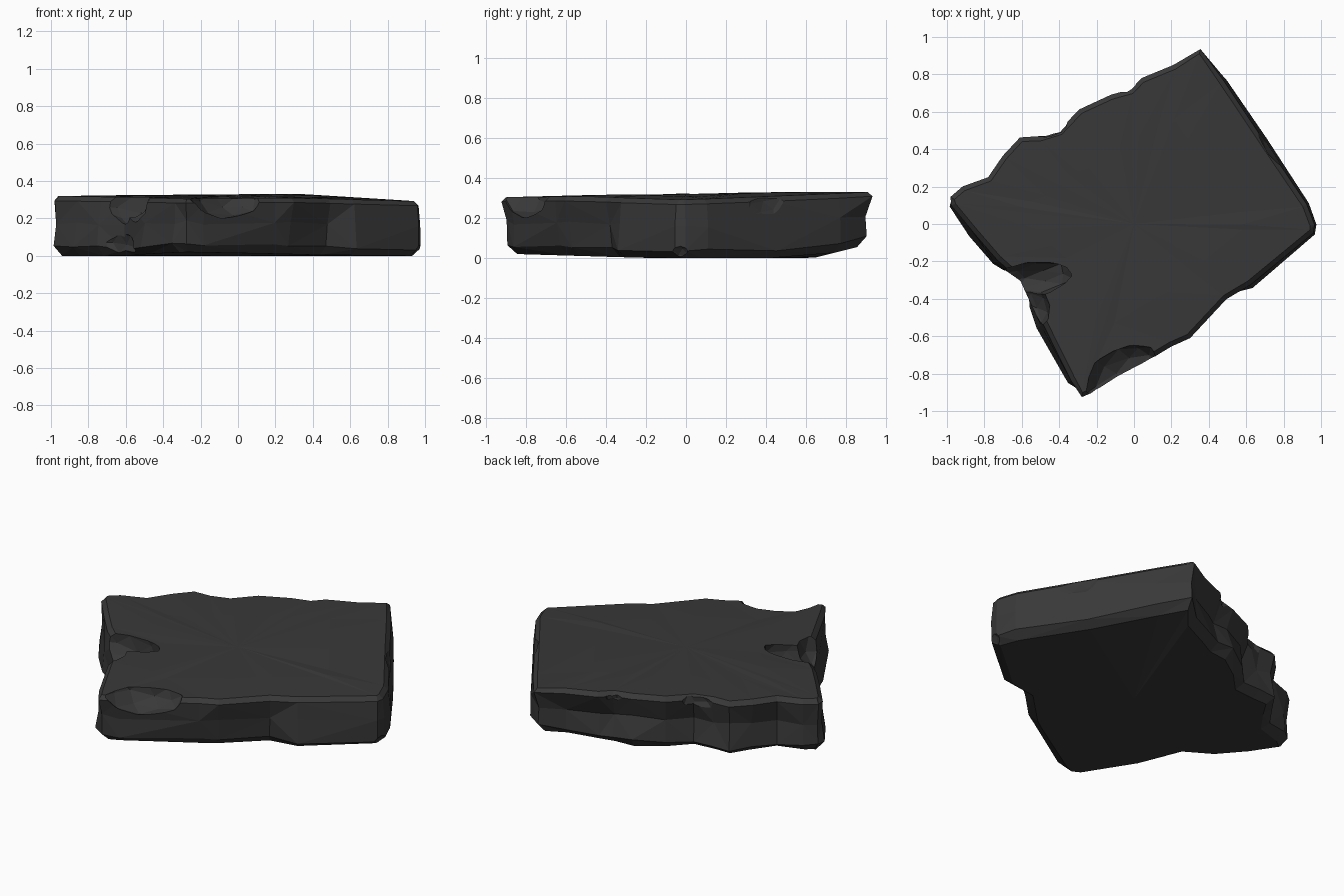
import bpy, random
from mathutils import Vector

if "Cube" in bpy.data.objects:
    bpy.data.objects.remove(bpy.data.objects["Cube"])

random.seed(4)

# Slab outline, counter-clockwise: x, y, inset at the top, inset at the bottom
OUTLINE = [
    (0.995, 0.0, .03, .02), (0.95, 0.12, .03, .02), (0.72, 0.46, .03, .01),
    (0.50, 0.78, .025, .01), (0.355, 0.935, .0, .03), (0.21, 0.85, .0, .05),
    (0.04, 0.78, .0, .05), (-0.02, 0.73, .01, .03), (-0.13, 0.71, .02, .02),
    (-0.30, 0.62, .01, .04), (-0.40, 0.50, .0, .03), (-0.50, 0.49, .02, .02),
    (-0.62, 0.48, .02, .02), (-0.71, 0.37, .01, .03), (-0.78, 0.25, .0, .02),
    (-0.92, 0.21, .01, .02), (-0.99, 0.15, .01, .02), (-0.995, 0.09, .02, .01),
    (-0.89, -0.07, .04, .01), (-0.76, -0.22, .04, .01), (-0.63, -0.32, .03, .03),
    (-0.53, -0.56, .05, .01), (-0.37, -0.86, .04, .02), (-0.28, -0.935, .01, .04),
    (-0.17, -0.89, .01, .03), (0.20, -0.655, .0, .03), (0.30, -0.61, .0, .05),
    (0.50, -0.41, .01, .05), (0.64, -0.35, .03, .01), (0.98, -0.07, .03, .02),
]


def top_z(x, y):
    return 0.318 + 0.015 * y - 0.04 * max(0, x - 0.3)


def bottom_z(x, y):
    return 0.25 * max(0, y - 0.64) + 0.03 * max(0, -y - 0.2)


def inset_ring(amounts):
    pts = [Vector(p[:2]) for p in OUTLINE]
    n, ring = len(pts), []
    for i, p in enumerate(pts):
        t = (pts[(i + 1) % n] - pts[i - 1]).normalized()
        ring.append(p + Vector((-t.y, t.x)) * amounts[i])
    return ring


# Stack of rings from the bottom face to the top face
top = [p[2] for p in OUTLINE]
low = [p[3] for p in OUTLINE]
north = [4 <= i <= 14 for i in range(len(OUTLINE))]
mid = [(a + b) / 2 + random.uniform(-.01, .015) + (.03 if k else 0)
       for a, b, k in zip(top, low, north)]
levels = [([a + .05 for a in low], 0.0), (low, 0.13), (mid, 0.55),
          (top, 0.92), ([a + .025 for a in top], 1.0)]
n = len(OUTLINE)
verts, faces = [], []
for amounts, f in levels:
    jitter = .04 if 0 < f < 0.9 else 0
    for p in inset_ring(amounts):
        g = f + random.uniform(-jitter, jitter)
        z0, z1 = bottom_z(*p), top_z(*p)
        verts.append((p.x, p.y, z0 + (z1 - z0) * g))
# Inner ring of the gently uneven top
for p in inset_ring(top):
    q = p * 0.6
    verts.append((q.x, q.y, top_z(*q) + random.uniform(-.002, .006)))
for k in range(5):
    for i in range(n):
        j = (i + 1) % n
        a, b, c, d = k * n + i, k * n + j, (k + 1) * n + j, (k + 1) * n + i
        faces += [(a, b, c), (a, c, d)] if (i + k) % 2 else [(a, b, d), (b, c, d)]
# Fans close the top and the bottom
verts += [(0, 0, 0.32), (0, 0, 0)]
for i in range(n):
    j = (i + 1) % n
    faces += [(5 * n + i, 5 * n + j, 6 * n), (j, i, 6 * n + 1)]

mesh = bpy.data.meshes.new("stone_slab")
mesh.from_pydata(verts, [], faces)
slab = bpy.data.objects.new("stone_slab", mesh)
bpy.context.collection.objects.link(slab)
mat = bpy.data.materials.new("dark_stone")
mat.diffuse_color = (0.04, 0.04, 0.04, 1)
mat.use_nodes = True
mat.node_tree.nodes["Principled BSDF"].inputs["Base Color"].default_value = mat.diffuse_color
mesh.materials.append(mat)

# Broken chips: centre, half sizes, turn about z
CHIPS = [
    ((-0.07, -0.80, 0.33), (0.24, 0.13, 0.13), 0.55),   # front top scoop
    ((-0.56, -0.30, 0.30), (0.25, 0.10, 0.14), 0.15),   # left notch
    ((-0.55, -0.43, 0.33), (0.10, 0.14, 0.16), 0.40),   # left notch, lower lobe
    ((-0.67, -0.36, 0.05), (0.14, 0.10, 0.11), -0.8),   # left foot chip
    ((0.46, -0.52, 0.14), (0.15, 0.07, 0.11), 0.75),    # front side scoop
    ((0.76, 0.42, 0.29), (0.16, 0.06, 0.11), -0.98),    # right edge chip
    ((1.01, -0.06, 0.00), (0.07, 0.11, 0.08), 0.2),     # right foot chip
    ((-0.47, 0.54, 0.30), (0.12, 0.08, 0.10), 0.1),     # back edge chip
    ((-0.06, 0.77, 0.30), (0.08, 0.07, 0.10), 0.4),     # back edge chip
]
for loc, size, turn in CHIPS:
    bpy.ops.mesh.primitive_ico_sphere_add(subdivisions=2, radius=1, location=loc,
                                          rotation=(0.1, 0.15, turn))
    cutter = bpy.context.object
    cutter.name = "chip_cutter"
    cutter.scale = size
    cutter.hide_render = True
    for v in cutter.data.vertices:
        v.co *= random.uniform(0.9, 1.08)
    mod = slab.modifiers.new("chip", 'BOOLEAN')
    mod.operation, mod.solver, mod.object = 'DIFFERENCE', 'EXACT', cutter
    bpy.context.view_layer.objects.active = slab
    bpy.ops.object.modifier_apply(modifier=mod.name)
    bpy.data.objects.remove(cutter)
